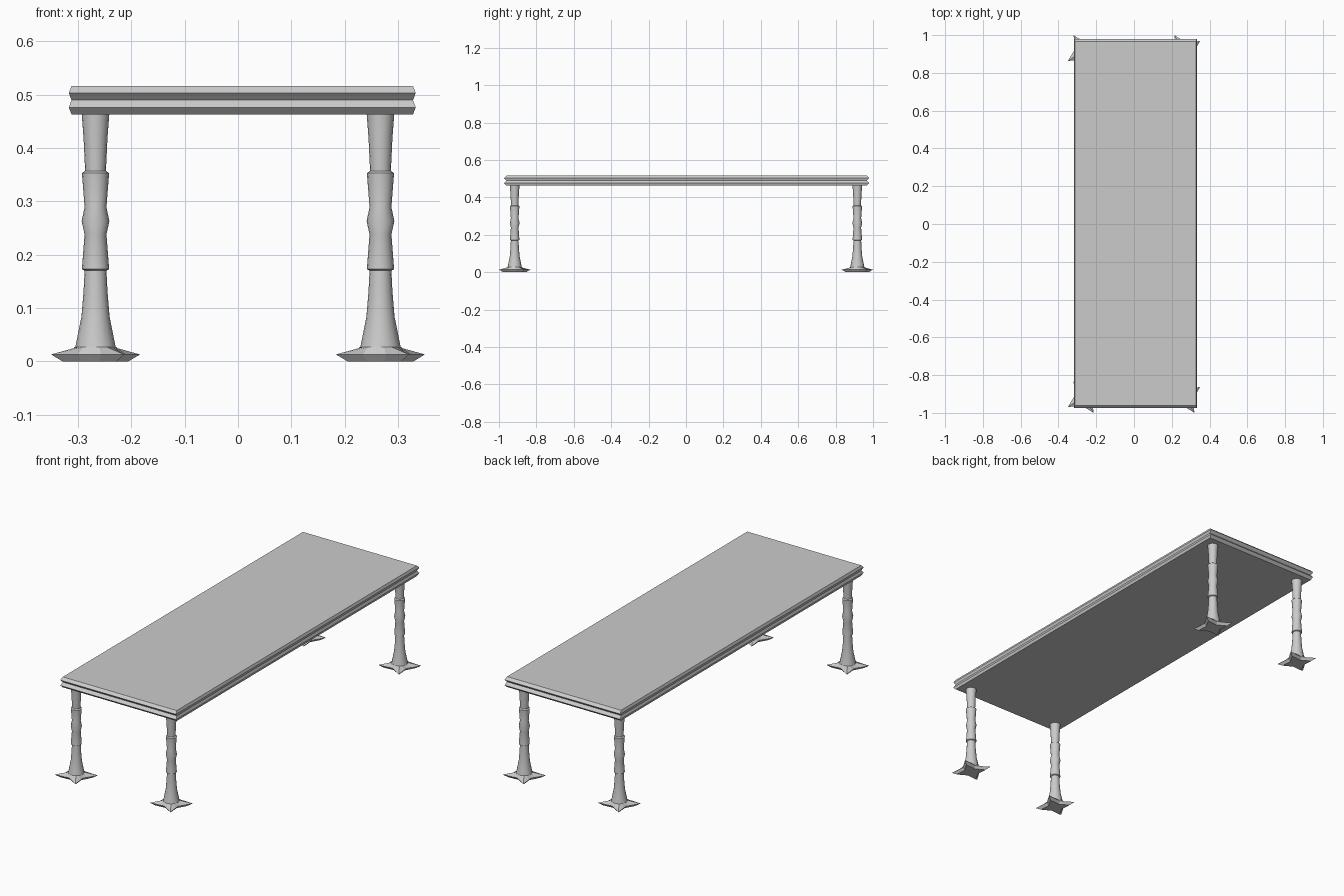
import bpy, bmesh
from math import cos, sin, pi, radians

if "Cube" in bpy.data.objects:
    bpy.data.objects.remove(bpy.data.objects["Cube"])

SIDES = 16


def make_object(name, rings):
    """Skin a stack of equal-length rings and cap both ends."""
    bm = bmesh.new()
    loops = [[bm.verts.new(p) for p in ring] for ring in rings]
    for low, high in zip(loops, loops[1:]):
        for i in range(len(low)):
            j = (i + 1) % len(low)
            bm.faces.new((low[i], low[j], high[j], high[i]))
    bm.faces.new(loops[0][::-1])
    bm.faces.new(loops[-1])
    mesh = bpy.data.meshes.new(name)
    bm.to_mesh(mesh)
    bm.free()
    obj = bpy.data.objects.new(name, mesh)
    bpy.context.collection.objects.link(obj)
    return obj


def shade(obj, angle):
    bpy.ops.object.select_all(action='DESELECT')
    obj.select_set(True)
    bpy.context.view_layer.objects.active = obj
    bpy.ops.object.shade_smooth_by_angle(angle=radians(angle))


def circle(r, z):
    return [(r * cos(2 * pi * i / SIDES), r * sin(2 * pi * i / SIDES), z)
            for i in range(SIDES)]


def star(radii, z, turn=radians(32.5)):
    """Four-pointed ring: radii run from one tip to just before the next."""
    return [(radii[i % 4] * cos(turn + 2 * pi * i / SIDES),
             radii[i % 4] * sin(turn + 2 * pi * i / SIDES), z)
            for i in range(SIDES)]


def slab(inset_x, inset_y, z):
    x0, x1 = -0.317 + inset_x, 0.333 - inset_x
    y0, y1 = -0.973 + inset_y, 0.980 - inset_y
    return [(x0, y0, z), (x1, y0, z), (x1, y1, z), (x0, y1, z)]


# Table top with zigzag edge moulding
inner, outer = (0.005, 0.013), (0, 0)
make_object("table_top", [
    slab(*inner, 0.463), slab(*outer, 0.476), slab(*inner, 0.4895),
    slab(*outer, 0.503), slab(*inner, 0.516)])

# Turned leg profile (radius, height)
leg_profile = [
    (0.038, 0.026), (0.0265, 0.083), (0.0225, 0.130), (0.0205, 0.170),
    (0.0255, 0.173), (0.0205, 0.238), (0.026, 0.263), (0.0205, 0.289),
    (0.0255, 0.353), (0.0195, 0.357), (0.0225, 0.420), (0.026, 0.465)]

# Star foot rings (tip, side, valley, side radii)
foot_rings = [
    star((0.073, 0.045, 0.036, 0.045), 0),
    star((0.099, 0.058, 0.046, 0.058), 0.013),
    star((0.039, 0.039, 0.039, 0.039), 0.027)]

for side_y, y in (("front", -0.916), ("back", 0.916)):
    for side_x, x in (("left", -0.267), ("right", 0.267)):
        leg = make_object(f"{side_y}_{side_x}_leg",
                          [circle(r, z) for r, z in leg_profile])
        foot = make_object(f"{side_y}_{side_x}_foot", foot_rings)
        leg.location = foot.location = (x, y, 0)
        shade(leg, 25)
